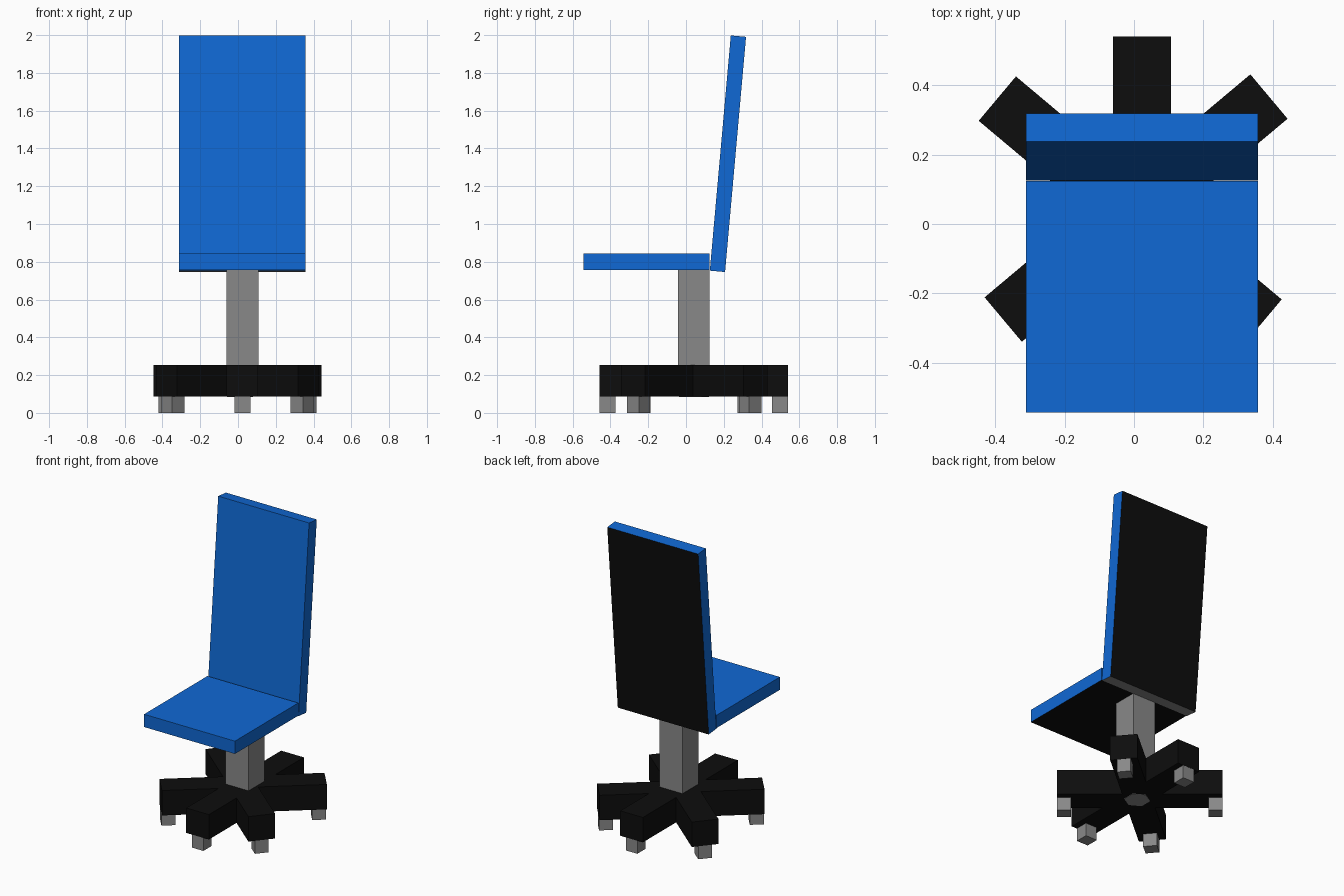
import bpy
from math import radians, sin, cos
from mathutils import Matrix, Vector

if "Cube" in bpy.data.objects:
    bpy.data.objects.remove(bpy.data.objects["Cube"])


def material(name, colour):
    m = bpy.data.materials.new(name)
    m.use_nodes = True
    m.diffuse_color = colour
    m.node_tree.nodes["Principled BSDF"].inputs["Base Color"].default_value = colour
    return m


blue = material("blue fabric", (0.005, 0.14, 0.66, 1))
black = material("black plastic", (0.004, 0.004, 0.004, 1))
grey = material("grey metal", (0.25, 0.25, 0.25, 1))


def box(name, centre, size, mats, turn=Matrix()):
    """Flat-sided block with its size baked into the mesh."""
    bpy.ops.mesh.primitive_cube_add(size=1)
    ob = bpy.context.object
    ob.name = name
    ob.data.transform(Matrix.Diagonal((*size, 1)))
    ob.matrix_world = Matrix.Translation(centre) @ turn
    for m in mats:
        ob.data.materials.append(m)
    return ob


# Seat: blue cushion with a black underside
seat = box("seat", (0.023, -0.21, 0.80), (0.67, 0.667, 0.085), [blue, black])
for f in seat.data.polygons:
    f.material_index = 1 if f.normal.z < -0.5 else 0

# Backrest: leaning block, black behind and grey beneath
backrest = box("backrest", (0.023, 0.222, 1.372), (0.67, 0.081, 1.25),
               [blue, black, grey], Matrix.Rotation(radians(-5.1), 4, "X"))
for f in backrest.data.polygons:
    f.material_index = 1 if f.normal.y > 0.5 else 2 if f.normal.z < -0.5 else 0

# Central post
box("post", (0.023, 0.041, 0.48), (0.169, 0.167, 0.555), [grey])

# Base: three crossing bars, each with a foot under both ends
bars = {"middle": (90, 0.023, 0.041),
        "rising": (40, 0.006, 0.046),
        "falling": (-40, -0.011, 0.04)}
for label, (angle, x, y) in bars.items():
    turn = Matrix.Rotation(radians(angle), 4, "Z")
    box(label + "_base_bar", (x, y, 0.17), (1.0, 0.167, 0.166), [black], turn)
    along = Vector((cos(radians(angle)), sin(radians(angle)), 0))
    for side, end in (("far", 1), ("near", -1)):
        spot = Vector((x, y, 0.045)) + along * 0.457 * end
        box(f"{label}_{side}_foot", spot, (0.085, 0.085, 0.09), [grey], turn)

# Small plate under the hub
bpy.ops.mesh.primitive_cylinder_add(vertices=6, radius=0.08, depth=0.004,
                                    location=(0.01, 0.042, 0.087))
plate = bpy.context.object
plate.name = "hub_plate"
plate.data.materials.append(grey)
